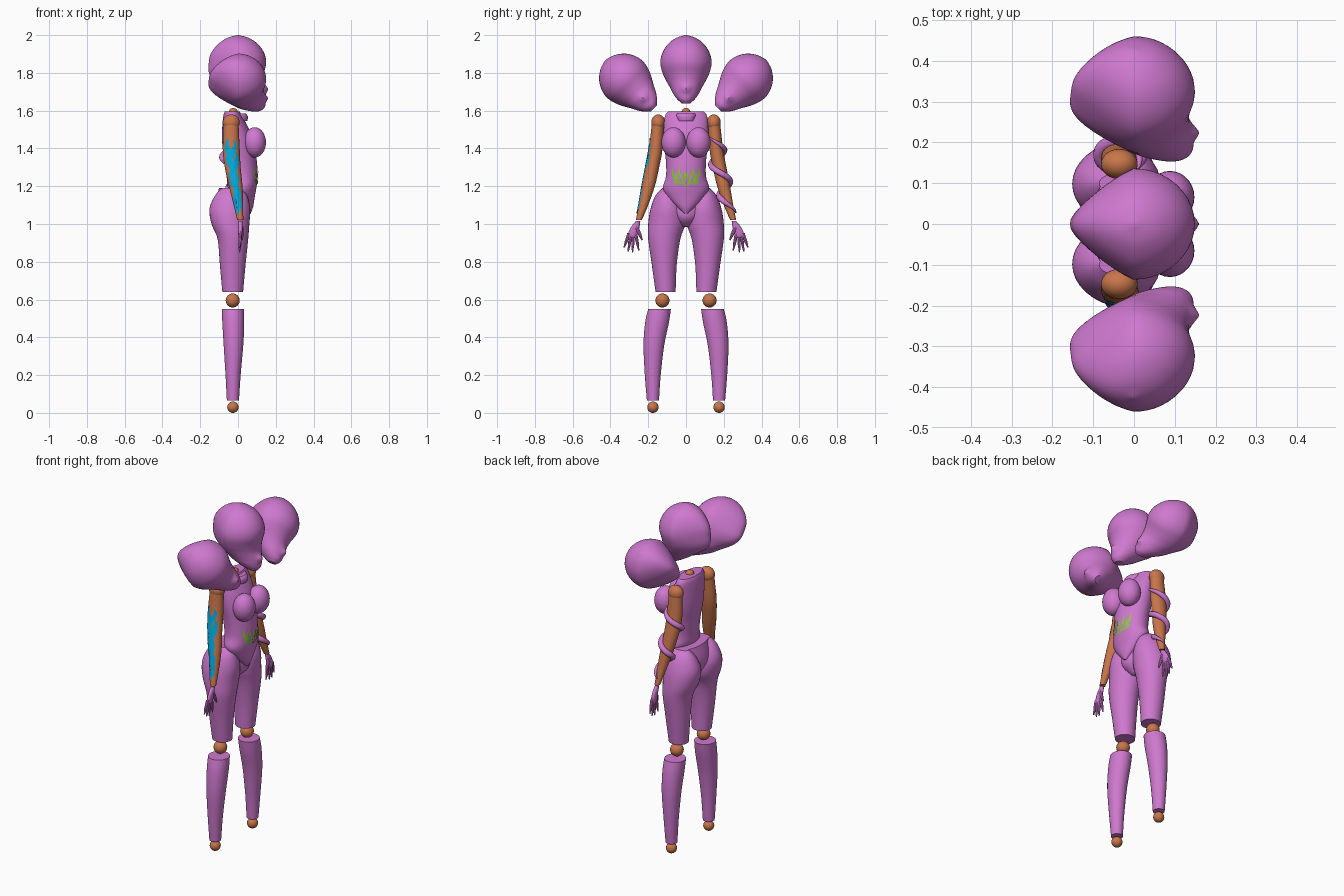
import bpy, bmesh, math, random
from mathutils import Vector, Matrix
from mathutils.bvhtree import BVHTree

cube = bpy.data.objects.get("Cube")
if cube:
    bpy.data.objects.remove(cube)


def material(name, rgb):
    m = bpy.data.materials.new(name)
    m.use_nodes = True
    m.diffuse_color = (*rgb, 1)
    m.node_tree.nodes["Principled BSDF"].inputs["Base Color"].default_value = (*rgb, 1)
    return m


ORCHID = material("orchid", (0.62, 0.19, 0.62))
COPPER = material("copper", (0.58, 0.18, 0.07))
CYAN = material("cyan", (0.0, 0.40, 0.72))
GREEN = material("green", (0.25, 0.58, 0.05))


def finish(bm, name, mat, angle=40):
    bmesh.ops.recalc_face_normals(bm, faces=bm.faces)
    me = bpy.data.meshes.new(name)
    bm.to_mesh(me)
    bm.free()
    me.materials.append(mat)
    ob = bpy.data.objects.new(name, me)
    bpy.context.collection.objects.link(ob)
    bpy.ops.object.select_all(action="DESELECT")
    ob.select_set(True)
    bpy.context.view_layer.objects.active = ob
    bpy.ops.object.shade_smooth_by_angle(angle=math.radians(angle))
    return ob


def smooth_path(pts, steps):
    """Catmull-Rom interpolation of tuples of any length."""
    out = []
    for i in range(len(pts) - 1):
        a, b, c, d = (pts[min(max(i + k, 0), len(pts) - 1)] for k in (-1, 0, 1, 2))
        for j in range(steps):
            t = j / steps
            out.append([q + .5 * t * (r - p + t * (2*p - 5*q + 4*r - s + t * (3*(q - r) + s - p)))
                        for p, q, r, s in zip(a, b, c, d)])
    return out + [list(pts[-1])]


def loft(name, mat, sections, side=1, sides=32, steps=4, shape=None):
    """Elliptical rings (z, x, y, radius x, radius y) joined into one skin."""
    bm = bmesh.new()
    rings = []
    for z, cx, cy, rx, ry in smooth_path(sections, steps):
        ring = []
        for k in range(sides):
            a = math.tau * k / sides
            p = Vector((cx + rx * math.cos(a), side * cy + ry * math.sin(a), z))
            ring.append(bm.verts.new(shape(p) if shape else p))
        rings.append(ring)
    for r, q in zip(rings, rings[1:]):
        for k in range(sides):
            n = (k + 1) % sides
            bm.faces.new((r[k], r[n], q[n], q[k]))
    bm.faces.new(rings[0])
    bm.faces.new(rings[-1])
    return finish(bm, name, mat)


def ball(name, mat, center, radii):
    bm = bmesh.new()
    bmesh.ops.create_uvsphere(bm, u_segments=28, v_segments=16, radius=1,
                              matrix=Matrix.Translation(center) @ Matrix.Diagonal((*radii, 1)))
    return finish(bm, name, mat)


def tube(name, mat, pts, radii, sides=12):
    """Round tube of varying radius along a path."""
    bm = bmesh.new()
    rings = []
    for i, (p, r) in enumerate(zip(pts, radii)):
        d = pts[min(i + 1, len(pts) - 1)] - pts[max(i - 1, 0)]
        u = d.cross(Vector((1, 0, .3))).normalized()
        v = d.cross(u).normalized()
        rings.append([bm.verts.new(p + r * (u * math.cos(math.tau * k / sides)
                      + v * math.sin(math.tau * k / sides))) for k in range(sides)])
    for r, q in zip(rings, rings[1:]):
        for k in range(sides):
            n = (k + 1) % sides
            bm.faces.new((r[k], r[n], q[n], q[k]))
    bm.faces.new(rings[0])
    bm.faces.new(rings[-1])
    return finish(bm, name, mat)


def painted(name, mat, target, strokes, to_ray):
    """Tapered curved strokes (start, bend, end, width) laid on a surface."""
    tree = BVHTree.FromObject(target, bpy.context.evaluated_depsgraph_get())
    bm = bmesh.new()
    for a, b, c, w in strokes:
        a, b, c = Vector(a), Vector(b), Vector(c)
        prev = None
        for i in range(13):
            t = i / 12
            p = a * (1-t)**2 + b * 2*t*(1-t) + c * t*t
            d = ((b - a) * (1-t) + (c - b) * t).normalized()
            off = Vector((-d.y, d.x)) * w * max(.06, math.sin(math.pi * t) ** .7) / 2
            pair = []
            for q in (p - off, p + off):
                origin, direction = to_ray(q)
                hit = tree.ray_cast(origin, direction)[0]
                pair.append(hit and bm.verts.new(hit - direction * .004))
            if prev and all(prev) and all(pair):
                bm.faces.new((prev[0], prev[1], pair[1], pair[0]))
            prev = pair
    return finish(bm, name, mat)


# Heads: one upright, two tilted with chins towards the middle
HEAD = [(2.0, .0, 0, .004, .004), (1.985, .0, 0, .058, .052), (1.95, 0, 0, .108, .098),
        (1.90, -.002, 0, .143, .128), (1.85, -.003, 0, .152, .137), (1.80, -.008, 0, .146, .126),
        (1.76, .005, 0, .130, .106), (1.72, .038, 0, .103, .083), (1.69, .062, 0, .083, .068),
        (1.66, .088, 0, .056, .046), (1.638, .102, 0, .026, .022)]


def head_shape(turn, move):
    def shape(p):
        p = p.copy()
        if p.x < 0:
            p.y *= 1 - .5 * min(1, -p.x / .155)
        elif p.x > .05:
            p.x += .018 * math.exp(-(p.y / .02)**2 - ((p.z - 1.715) / .02)**2)
        pivot = Vector((0, 0, 1.85))
        return Matrix.Rotation(turn, 3, "X") @ (p - pivot) + pivot + Vector(move)
    return shape


for name, s in (("center_head", 0), ("left_head", 1), ("right_head", -1)):
    loft(name, ORCHID, HEAD, sides=40,
         shape=head_shape(-s * math.radians(45), (0, s * .32, -abs(s) * .088)))

# Torso with pointed lower front
torso = loft("torso", ORCHID, [
    (1.595, -.03, 0, .04, .095), (1.57, -.028, 0, .05, .112), (1.5, -.012, 0, .072, .118),
    (1.42, .002, 0, .085, .116), (1.33, .015, 0, .085, .106), (1.25, .022, 0, .082, .106),
    (1.19, .022, 0, .075, .122), (1.14, .036, 0, .052, .092), (1.09, .05, 0, .03, .045),
    (1.055, .055, 0, .012, .01)], sides=48)
ball("neck_joint", COPPER, (-.025, 0, 1.592), (.024, .024, .022))
loft("collar", ORCHID, [(1.585, .0, 0, .04, .05), (1.57, .01, 0, .042, .05),
                        (1.545, .02, 0, .03, .04)])

# Pelvis between the thighs
loft("pelvis", ORCHID, [(1.19, -.045, 0, .055, .125), (1.1, -.035, 0, .088, .12),
                        (1.03, -.02, 0, .075, .07), (.985, -.02, 0, .03, .025)])

ARM = [(1.55, -.036, .147, .038, .032), (1.4, -.036, .16, .045, .036), (1.3, -.028, .178, .042, .036),
       (1.2, -.012, .199, .036, .034), (1.1, .002, .225, .025, .025), (1.02, .012, .25, .016, .016)]
arms = {}
for side, s in (("left", 1), ("right", -1)):
    ball(side + "_breast", ORCHID, (.088, s * .066, 1.432), (.06, .064, .08))
    # Leg
    loft(side + "_thigh", ORCHID, [
        (1.19, -.035, .1, .05, .025), (1.15, -.037, .1, .085, .062), (1.08, -.043, .098, .108, .09),
        (1.0, -.04, .102, .1, .098), (.92, -.027, .115, .081, .085), (.785, -.028, .115, .068, .066),
        (.64, -.028, .108, .055, .053)], s)
    ball(side + "_knee", COPPER, (-.028, s * .125, .595), (.037,) * 3)
    loft(side + "_shin", ORCHID, [
        (.55, -.027, .14, .058, .06), (.48, -.025, .153, .058, .063), (.36, -.024, .17, .052, .055),
        (.2, -.026, .176, .04, .042), (.065, -.027, .175, .032, .032)], s)
    ball(side + "_ankle", COPPER, (-.027, s * .175, .03), (.03,) * 3)
    # Arm
    ball(side + "_shoulder", COPPER, (-.036, s * .147, 1.537), (.045, .037, .043))
    arms[side] = loft(side + "_arm", COPPER, ARM, s)
    # Hand with four fingers and a thumb
    loft(side + "_palm", ORCHID, [(1.015, .012, .254, .011, .012), (.985, .013, .268, .012, .022),
                                  (.95, .012, .281, .011, .026), (.93, .011, .284, .008, .022)],
         s, sides=16)
    for i, (y0, y1, z1) in enumerate(((.302, .328, .875), (.291, .306, .855),
                                      (.28, .283, .85), (.267, .25, .86))):
        a, b = Vector((.012, s * y0, .95)), Vector((.008, s * y1, z1))
        tube(f"{side}_finger_{i + 1}", ORCHID, [a, a.lerp(b, .6), b], [.009, .008, .003], 8)
    a, b = Vector((.018, s * .262, .985)), Vector((.022, s * .232, .915))
    tube(side + "_thumb", ORCHID, [a, a.lerp(b, .6), b], [.01, .009, .004], 8)

# Ribbon coiled around the left arm
centers = smooth_path(ARM, 30)
coil, widths = [], []
for i in range(91):
    t = i / 90
    z = 1.46 - .4 * t
    _, cx, cy, rx, ry = min(centers, key=lambda c: abs(c[0] - z))
    a = -.9 + math.tau * 2.4 * t
    coil.append(Vector((cx + (rx + .006) * math.cos(a), cy + (ry + .006) * math.sin(a), z)))
    widths.append(.003 + .013 * min(1, 6 * t, 6 * (1 - t)))
tube("arm_ribbon", ORCHID, coil, widths)

# Flame strokes on the belly
flames = []
for s in (1, -1):
    for y0, z0, yb, zb, y1, z1 in ((.0, 1.2, .02, 1.21, .025, 1.265), (.005, 1.22, .06, 1.2, .05, 1.285),
                                   (.02, 1.215, .075, 1.23, .07, 1.305), (.03, 1.235, .06, 1.25, .08, 1.27),
                                   (.0, 1.225, .0, 1.25, .012, 1.28), (.01, 1.24, .045, 1.25, .035, 1.305),
                                   (.04, 1.21, .06, 1.215, .066, 1.235)):
        flames.append(((s * y0, z0), (s * yb, zb), (s * y1, z1), .012))
painted("belly_flames", GREEN, torso, flames,
        lambda q: (Vector((1, q.x, q.y)), Vector((-1, 0, 0))))

# Thorny strokes on the outside of the right arm
rng = random.Random(4)
thorns = []
for i in range(32):
    z = 1.41 - .32 * i / 31
    _, cx, cy, rx, ry = min(centers, key=lambda c: abs(c[0] - z))
    x = cx + rng.uniform(-.5, .55) * rx
    lean = rng.choice((-1, 1)) * rx * .6
    thorns.append(((x, z + .045), (x + lean, z + .01), (x - lean * .4, z - .045), .016))
painted("arm_thorns", CYAN, arms["right"], thorns,
        lambda q: (Vector((q.x, -1, q.y)), Vector((0, 1, 0))))
